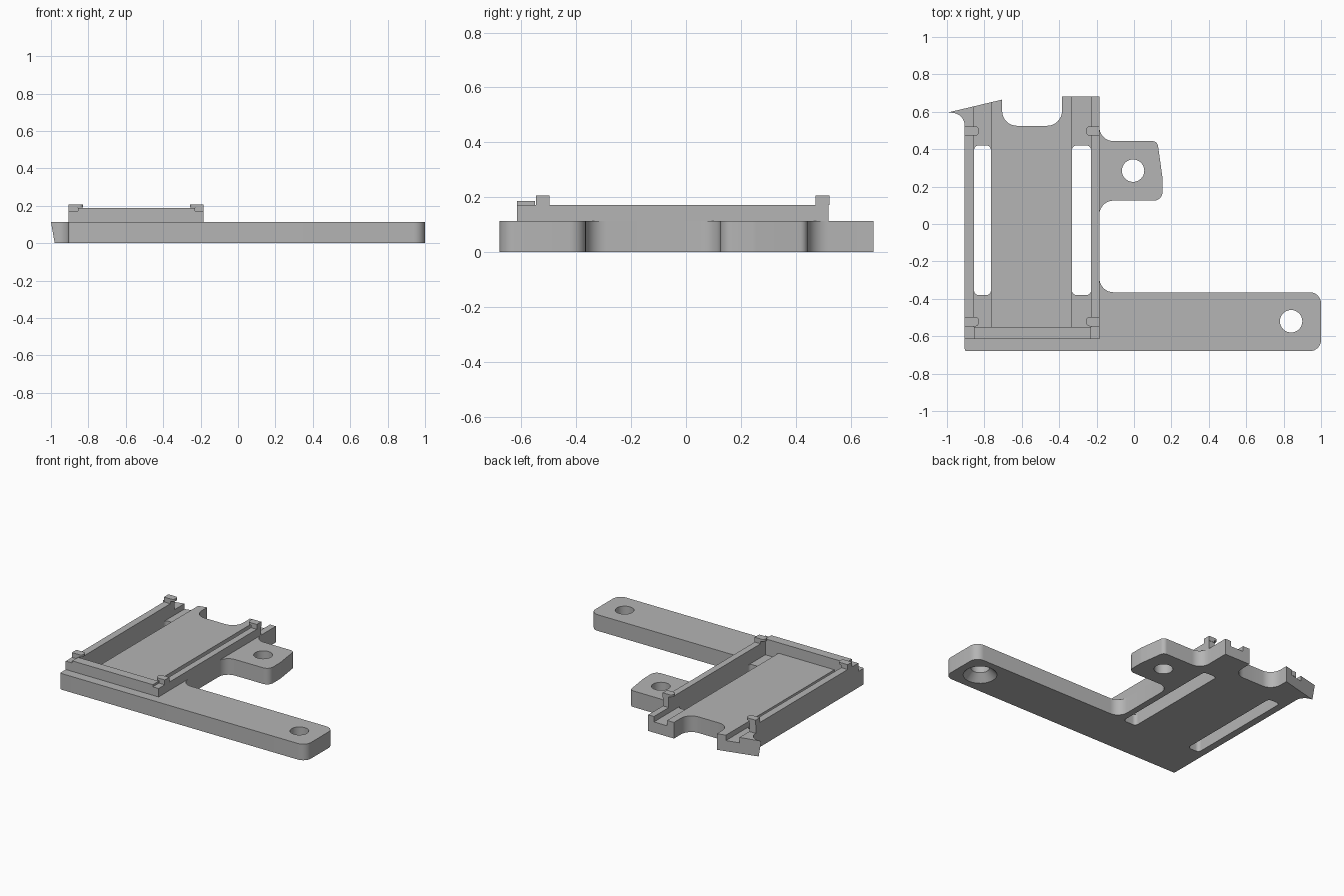
import bpy, bmesh, math
from mathutils import Vector

cube = bpy.data.objects.get("Cube")
if cube:
    bpy.data.objects.remove(cube, do_unlink=True)

grey = bpy.data.materials.new("plain_grey")
grey.use_nodes = True
colour = (0.46, 0.46, 0.46, 1)
grey.diffuse_color = colour
grey.node_tree.nodes["Principled BSDF"].inputs["Base Color"].default_value = colour

BASE, RAIL, LIP, TAB = 0.113, 0.172, 0.187, 0.206
X0, X1 = -0.905, -0.185          # outer sides of the tray
XM = (X0 + X1) / 2


def rounded(corners, steps=8):
    """Turn (x, y, radius) corners into an outline with filleted corners."""
    out = []
    for i, (x, y, r) in enumerate(corners):
        p = Vector((x, y))
        if not r:
            out.append(p)
            continue
        a = (Vector(corners[i - 1][:2]) - p).normalized()
        b = (Vector(corners[(i + 1) % len(corners)][:2]) - p).normalized()
        half = a.angle(b) / 2
        centre = p + (a + b).normalized() * (r / math.sin(half))
        reach = r / math.tan(half)
        start, end = p + a * reach - centre, p + b * reach - centre
        turn = start.angle(end)
        for k in range(steps + 1):
            t = k / steps
            out.append(centre + (start * math.sin((1 - t) * turn)
                                 + end * math.sin(t * turn)) / math.sin(turn))
    return out


def circle(x, y, r, n=32):
    return [Vector((x + r * math.cos(k * math.tau / n),
                    y + r * math.sin(k * math.tau / n))) for k in range(n)]


def rect(x0, x1, y0, y1, r=0):
    return rounded([(x0, y0, r), (x1, y0, r), (x1, y1, r), (x0, y1, r)])


def prism(name, low, z0, z1, high=None):
    """Solid between a lower and an upper outline."""
    bm = bmesh.new()
    lo = [bm.verts.new((p.x, p.y, z0)) for p in low]
    hi = [bm.verts.new((p.x, p.y, z1)) for p in (high or low)]
    bm.faces.new(lo[::-1])
    bm.faces.new(hi)
    for i in range(len(lo)):
        j = (i + 1) % len(lo)
        bm.faces.new((lo[i], lo[j], hi[j], hi[i]))
    bmesh.ops.recalc_face_normals(bm, faces=bm.faces)
    mesh = bpy.data.meshes.new(name)
    bm.to_mesh(mesh)
    bm.free()
    mesh.materials.append(grey)
    ob = bpy.data.objects.new(name, mesh)
    bpy.context.collection.objects.link(ob)
    return ob


def cut(ob, cutter):
    mod = ob.modifiers.new("cut", 'BOOLEAN')
    mod.operation, mod.solver, mod.object = 'DIFFERENCE', 'EXACT', cutter
    bpy.context.view_layer.objects.active = ob
    bpy.ops.object.modifier_apply(modifier=mod.name)
    bpy.data.objects.remove(cutter, do_unlink=True)


# Base plate with long arm, side ear and two rear prongs
top = rounded([
    (X0, -0.68, 0.012), (1, -0.68, 0.06), (1, -0.365, 0.06), (X1, -0.365, 0.075),
    (X1, 0.125, 0.075), (0.152, 0.125, 0.045), (0.152, 0.25, 0.1),
    (0.125, 0.443, 0.03), (X1, 0.443, 0.075), (X1, 0.683, 0),
    (-0.385, 0.683, 0), (-0.385, 0.525, 0.08), (-0.705, 0.525, 0.08),
    (-0.705, 0.665, 0), (-1, 0.595, 0), (X0, 0.595, 0.07)])
bottom = [Vector((-0.98, p.y)) if p.x < -0.985 else p for p in top]
base = prism("base_plate", bottom, 0, BASE, top)

# Sunken channels and through slots on both sides of the tray floor
for a, b in ((-0.855, -0.765), (-0.332, -0.23)):
    cut(base, prism("channel_cutter", rect(a, b, -0.55, 0.8), 0.075, 0.3))
    cut(base, prism("slot_cutter", rect(a, b, -0.38, 0.42, 0.025), -0.1, 0.3))

# Screw holes, the arm one countersunk from below
for x, y in ((-0.005, 0.285), (0.84, -0.52)):
    cut(base, prism("hole_cutter", circle(x, y, 0.06), -0.1, 0.3))
cut(base, prism("countersink_cutter", circle(0.84, -0.52, 0.117), -0.01, 0.05,
                circle(0.84, -0.52, 0.06)))

# Front lip across the tray
prism("front_lip", rect(-0.855, -0.23, -0.615, -0.55), BASE, LIP)

# Side rails with clip tabs, each tab having a rounded overhanging tip
for side, outer, inner, s in (("right", X0, -0.855, 1), ("left", X1, -0.23, -1)):
    a, b = sorted((outer, inner))
    prism(side + "_rail", rect(a, b, -0.615, 0.52), BASE, RAIL)
    for end, y in (("front", -0.522), ("back", 0.497)):
        prism(f"{side}_{end}_tab", rect(a, b, y - 0.025, y + 0.025), RAIL, TAB)
        tip = inner + s * 0.026
        prism(f"{side}_{end}_tab_tip",
              rounded([(inner, y - 0.025, 0), (tip, y - 0.025, 0.02),
                       (tip, y + 0.025, 0.02), (inner, y + 0.025, 0)]), 0.19, TAB)

# Smooth the fillets and holes, keep the edges crisp
for ob in bpy.context.collection.objects:
    if ob.type == 'MESH':
        ob.data.shade_smooth()
        ob.data.set_sharp_from_angle(angle=math.radians(30))
